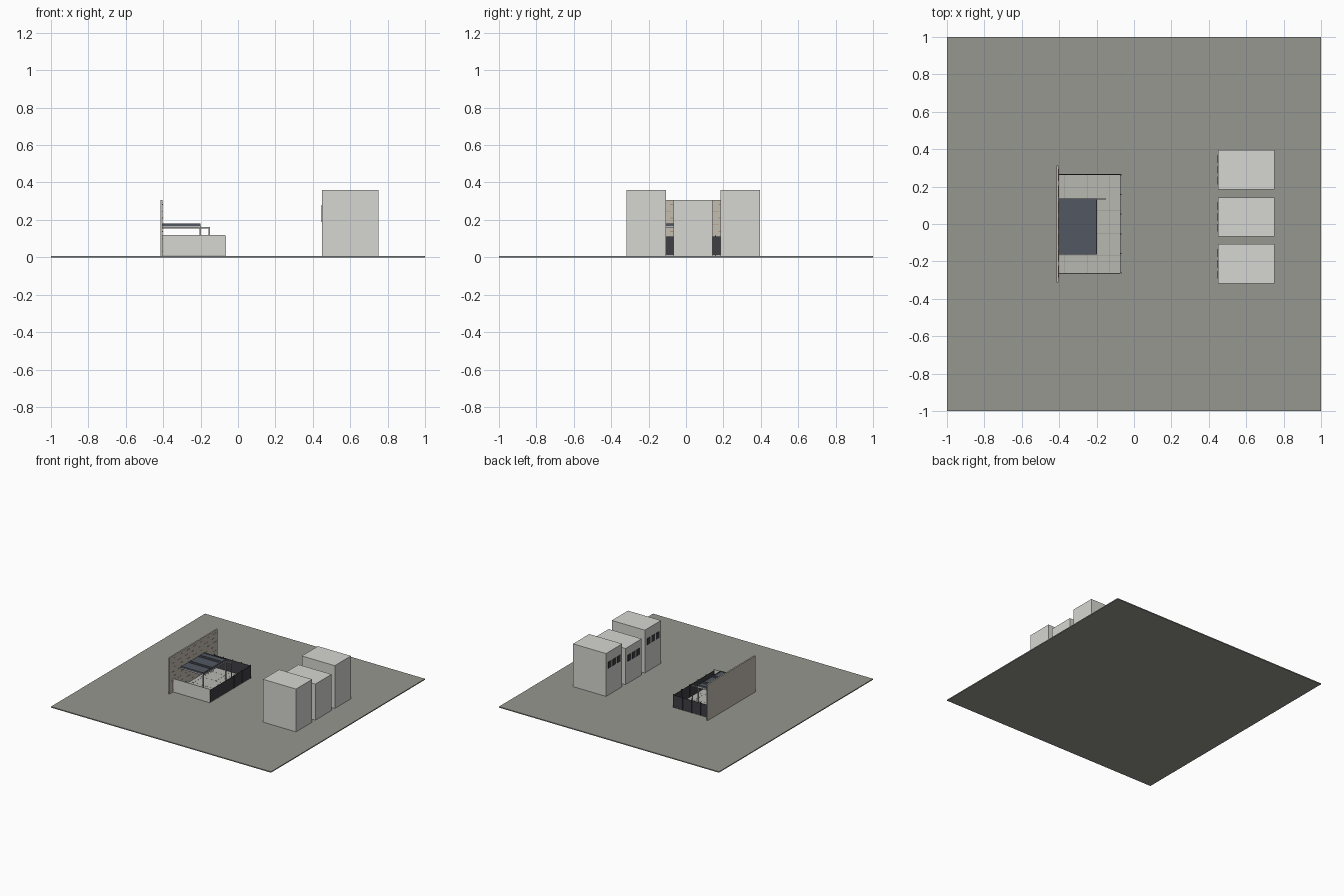
import bpy, bmesh
from mathutils import Vector

if "Cube" in bpy.data.objects:
    bpy.data.objects.remove(bpy.data.objects["Cube"])

G = 0.008  # top of the ground slab


def material(name, r, g, b):
    m = bpy.data.materials.new(name)
    m.diffuse_color = (r, g, b, 1)
    m.use_nodes = True
    m.node_tree.nodes["Principled BSDF"].inputs["Base Color"].default_value = m.diffuse_color
    return m


PAVING = material("paving", 0.31, 0.31, 0.28)
PLASTER = material("plaster", 0.67, 0.67, 0.64)
BRICK = material("brick", 0.55, 0.51, 0.44)
WOOD = material("wood", 0.45, 0.30, 0.18)
TILE = material("tile", 0.48, 0.48, 0.45)
JOINT = material("joint", 0.3, 0.3, 0.28)
DARK = material("dark_metal", 0.05, 0.05, 0.06)
PANEL = material("roof_panel", 0.085, 0.095, 0.12)
STEEL = material("steel", 0.5, 0.5, 0.5)


def boxes(name, spans, mat):
    """One object made of boxes given as (x0, x1, y0, y1, z0, z1)."""
    bm = bmesh.new()
    for x0, x1, y0, y1, z0, z1 in spans:
        vs = bmesh.ops.create_cube(bm, size=1)["verts"]
        bmesh.ops.scale(bm, vec=(x1 - x0, y1 - y0, z1 - z0), verts=vs)
        bmesh.ops.translate(bm, verts=vs,
                            vec=Vector((x0 + x1, y0 + y1, z0 + z1)) / 2)
    me = bpy.data.meshes.new(name)
    bm.to_mesh(me)
    bm.free()
    me.materials.append(mat)
    ob = bpy.data.objects.new(name, me)
    bpy.context.collection.objects.link(ob)
    return ob


# Ground
boxes("ground", [(-1, 1, -1, 1, 0, G)], PAVING)

# Three neighbouring buildings with windows facing the terrace
for i, (yc, h) in enumerate([(-0.213, 0.36), (0.038, 0.305), (0.29, 0.36)]):
    boxes(f"building_{i + 1}", [(0.45, 0.75, yc - 0.105, yc + 0.105, G, h)], PLASTER)
    top = 0.28 if h > 0.33 else 0.24
    boxes(f"building_windows_{i + 1}",
          [(0.446, 0.451, yc + d - 0.021, yc + d + 0.021, top - 0.052, top)
           for d in (-0.058, 0, 0.058)], DARK)

# Boundary wall with proud brick strips on the terrace side
boxes("back_wall", [(-0.415, -0.403, -0.312, 0.312, G, 0.305)], BRICK)
strips = []
for row in range(8):
    z = 0.03 + row * 0.036
    for k in range(7):
        y = -0.27 + k * 0.086 + (0.03 if row % 2 else 0)
        strips.append((-0.404, -0.4015, y - 0.017, y + 0.017, z - 0.002, z + 0.002))
boxes("wall_strips", [s for s in strips if s[3] < 0.31], WOOD)

# Terrace floor and tile joints
X0, X1, Y = -0.403, -0.07, 0.266
boxes("terrace_floor", [(X0, X1, -Y, Y, G - 0.002, G + 0.003)], TILE)
joints = [(x - 0.001, x + 0.001, -Y, Y, G, G + 0.0036) for x in (-0.37, -0.25, -0.13)]
joints += [(X0, X1, y - 0.001, y + 0.001, G, G + 0.0036)
           for y in (-0.17, -0.05, 0.07, 0.19)]
boxes("floor_joints", joints, JOINT)

# Solid side wall at the front, dark fence on the other two sides
boxes("side_wall", [(X0, X1, -Y, -Y + 0.005, G, 0.118)], PLASTER)
boxes("fence_panels", [(X1 - 0.003, X1, -Y, Y, G, 0.11),
                       (X0, X1, Y - 0.003, Y, G, 0.11)], DARK)
posts = []
for i in range(6):
    y = -Y + 0.003 + i * (2 * Y - 0.006) / 5
    posts.append((X1 - 0.005, X1 + 0.002, y - 0.003, y + 0.003, G, 0.116))
for i in range(4):
    x = X0 + 0.003 + i * (X1 - X0 - 0.006) / 4
    posts.append((x - 0.003, x + 0.003, Y - 0.005, Y + 0.002, G, 0.116))
boxes("fence_posts", posts, DARK)

# Pergola roof: slab, raised seams between the panels
R0, R1, RY0, RY1 = -0.403, -0.2, -0.164, 0.136
boxes("pergola_roof", [(R0, R1, RY0, RY1, 0.166, 0.176)], PANEL)
seams = [(R0, R1, y - 0.003, y + 0.003, 0.175, 0.18)
         for y in (RY0 + 0.003, -0.067, -0.045, 0.06, 0.083, RY1 - 0.003)]
seams.append((R1 - 0.006, R1, RY0, RY1, 0.175, 0.18))
boxes("roof_seams", seams, PANEL)

# Pergola frame: side beams, front beam and posts
frame = []
for y in (RY0 + 0.004, RY1 - 0.004):
    frame.append((-0.207, -0.199, y - 0.004, y + 0.004, G, 0.166))
    frame.append((R0, R1, y - 0.004, y + 0.004, 0.157, 0.166))
frame.append((-0.207, -0.199, RY0, RY1, 0.157, 0.166))
boxes("pergola_frame", frame, STEEL)

# Hoop beam running past the roof and down to the floor
y = RY1 - 0.002
boxes("hoop_beam", [(R0, -0.15, y - 0.003, y + 0.003, 0.155, 0.163),
                    (-0.157, -0.15, y - 0.003, y + 0.003, G, 0.163)], STEEL)
